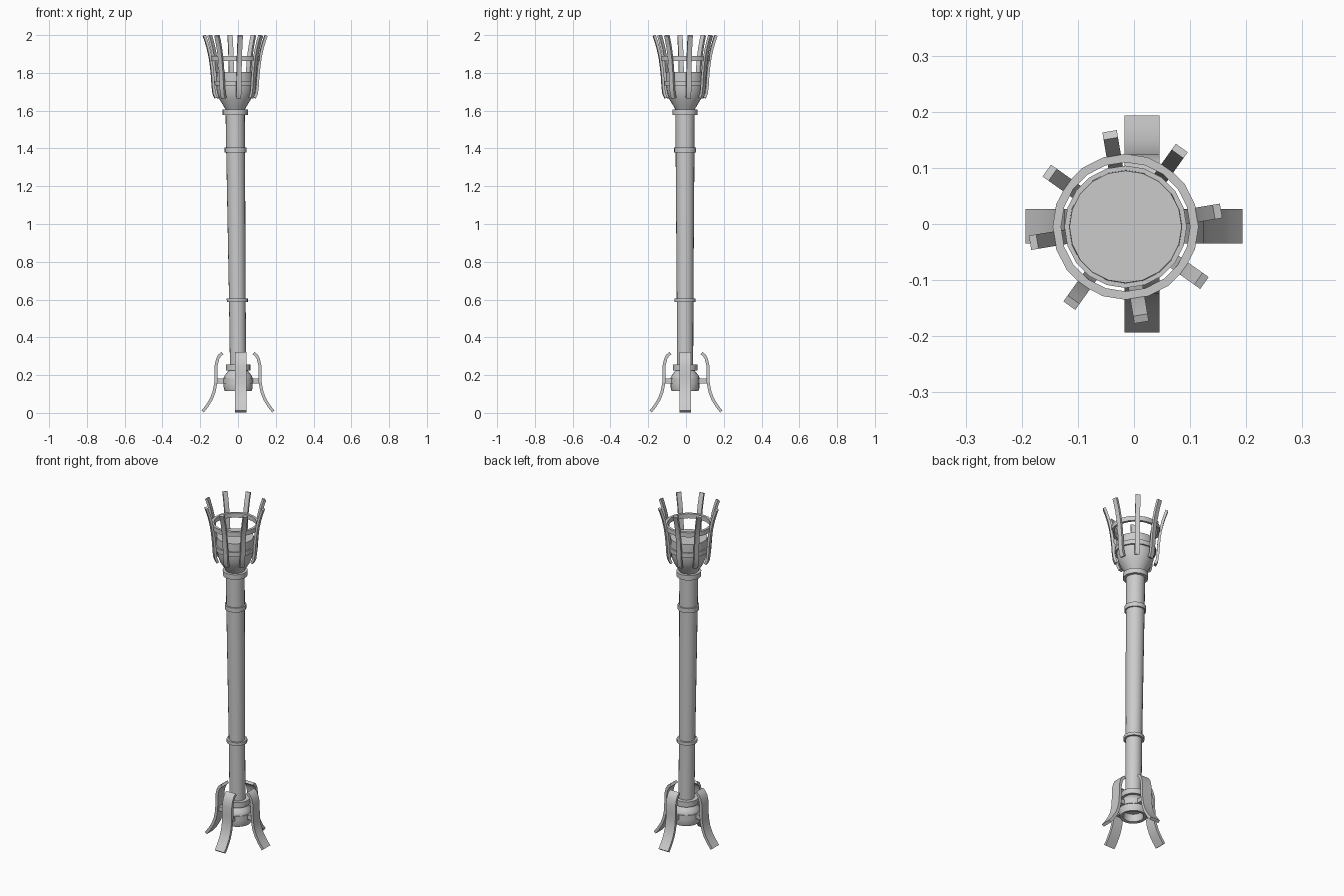
import bpy, bmesh, math
from mathutils import Vector

if "Cube" in bpy.data.objects:
    bpy.data.objects.remove(bpy.data.objects["Cube"])

SIDES = 20
CY = -0.005


def axis_x(z):
    # the pole leans slightly towards -x
    return 0.001 - 0.016 * min(max((z - 0.2) / 1.4, 0), 1)


def finish(bm, name, angle=35):
    bmesh.ops.recalc_face_normals(bm, faces=bm.faces)
    me = bpy.data.meshes.new(name)
    bm.to_mesh(me)
    bm.free()
    ob = bpy.data.objects.new(name, me)
    bpy.context.collection.objects.link(ob)
    bpy.ops.object.select_all(action='DESELECT')
    ob.select_set(True)
    bpy.context.view_layer.objects.active = ob
    bpy.ops.object.shade_smooth_by_angle(angle=math.radians(angle))
    return ob


def lathe(name, profile, closed=False):
    """Revolve (radius, z) points around the leaning axis."""
    bm = bmesh.new()
    rings = []
    for r, z in profile:
        rings.append([bm.verts.new((axis_x(z) + r * math.cos(2 * math.pi * i / SIDES),
                                    CY + r * math.sin(2 * math.pi * i / SIDES), z))
                      for i in range(SIDES)])
    pairs = list(zip(rings, rings[1:]))
    if closed:
        pairs.append((rings[-1], rings[0]))
    for a, b in pairs:
        for i in range(SIDES):
            j = (i + 1) % SIDES
            bm.faces.new((a[i], a[j], b[j], b[i]))
    if not closed:
        bm.faces.new(rings[0])
        bm.faces.new(rings[-1])
    return finish(bm, name)


def band(name, r_in, r_out, z0, z1):
    return lathe(name, [(r_in, z0), (r_out, z0), (r_out, z1), (r_in, z1)], True)


def strip(name, path, width, thick, angle, cx, cy):
    """Flat bent bar following an (radius, z) path in the plane at angle."""
    bm = bmesh.new()
    out = Vector((math.cos(angle), math.sin(angle), 0))
    side = Vector((-out.y, out.x, 0))
    pts = [Vector(p) for p in path]
    secs = []
    for i, p in enumerate(pts):
        t = (pts[min(i + 1, len(pts) - 1)] - pts[max(i - 1, 0)]).normalized()
        n = Vector((t.y, -t.x)) * thick / 2
        sec = []
        for s, w in ((1, -1), (1, 1), (-1, 1), (-1, -1)):
            q = p + n * s
            sec.append(bm.verts.new(Vector((cx, cy, q.y)) + out * q.x + side * w * width / 2))
        secs.append(sec)
    for a, b in zip(secs, secs[1:]):
        for i in range(4):
            j = (i + 1) % 4
            bm.faces.new((a[i], a[j], b[j], b[i]))
    bm.faces.new(secs[0])
    bm.faces.new(secs[-1])
    return finish(bm, name)


# pole and its bands
lathe("pole", [(0.043, 0.2), (0.044, 0.6), (0.05, 1.4), (0.051, 1.6)])
band("lower_pole_band", 0.04, 0.056, 0.588, 0.606)
band("upper_pole_band", 0.045, 0.058, 1.378, 1.404)
band("bowl_collar", 0.045, 0.067, 1.577, 1.606)

# base hub with hollow underside, and collar above it
lathe("base_hub", [(0.05, 0.16), (0.055, 0.118), (0.071, 0.115), (0.077, 0.135), (0.077, 0.185),
                   (0.07, 0.2), (0.05, 0.225), (0.043, 0.23)])
band("hub_ring", 0.07, 0.081, 0.155, 0.182)
band("base_collar", 0.04, 0.065, 0.224, 0.256)

# four curved feet and the arms that hold them
foot_path = [(0.187, 0.007), (0.165, 0.035), (0.142, 0.072), (0.127, 0.11), (0.118, 0.155),
             (0.116, 0.2), (0.116, 0.25), (0.108, 0.285), (0.097, 0.305), (0.082, 0.316)]
for k, label in enumerate(("right", "back", "left", "front")):
    a = k * math.pi / 2
    cx, cy = (0.014, 0) if k % 2 else (0, -0.004)
    strip(label + "_foot", foot_path, 0.062, 0.016, a, cx, cy)
    strip(label + "_arm", [(0.06, 0.168), (0.114, 0.168)], 0.04, 0.026, a, cx, cy)

# fire bowl
lathe("bowl", [(0.048, 1.6), (0.06, 1.622), (0.083, 1.66), (0.094, 1.69), (0.1, 1.725),
               (0.101, 1.76), (0.1, 1.805)])
band("bowl_band", 0.09, 0.109, 1.732, 1.758)

# cage hoop and eight flaring bars
band("cage_hoop", 0.115, 0.13, 1.862, 1.889)
bar_path = [(0.103, 1.668), (0.113, 1.69), (0.118, 1.73), (0.121, 1.78), (0.126, 1.83),
            (0.133, 1.88), (0.144, 1.93), (0.156, 1.97), (0.166, 1.998)]
for k in range(8):
    strip("cage_bar_%d" % (k + 1), bar_path, 0.026, 0.014,
          math.radians(9.5 + 45 * k), axis_x(1.8), CY)
